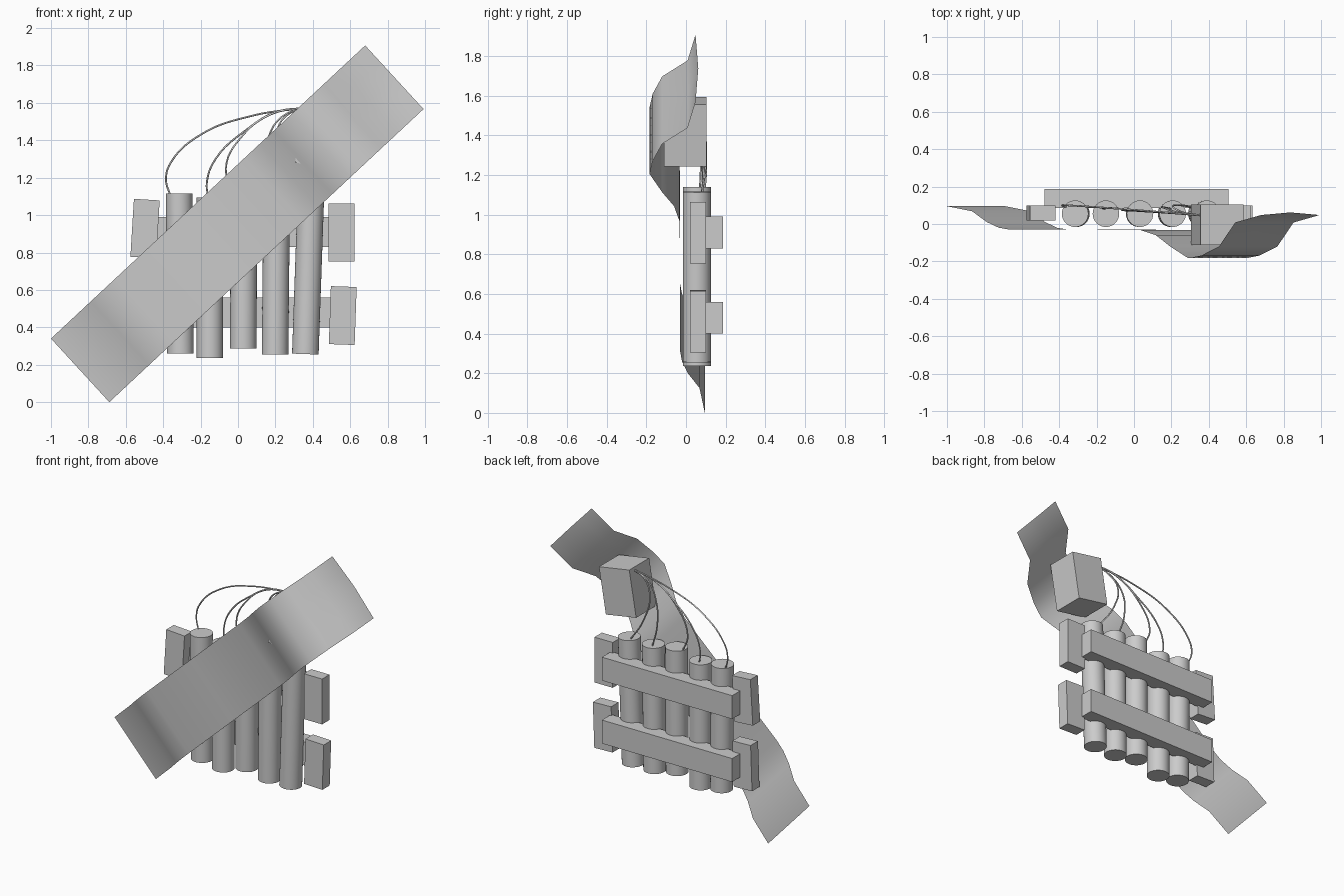
import bpy, bmesh, math
from mathutils import Vector, Matrix

if "Cube" in bpy.data.objects:
    bpy.data.objects.remove(bpy.data.objects["Cube"])


def smooth(ob, angle=40):
    bpy.ops.object.select_all(action='DESELECT')
    ob.select_set(True)
    bpy.context.view_layer.objects.active = ob
    bpy.ops.object.shade_smooth_by_angle(angle=math.radians(angle))


def box(name, centre, size, tilt=0):
    """Box tilted (degrees) in the front plane."""
    bpy.ops.mesh.primitive_cube_add(size=1)
    ob = bpy.context.object
    ob.name = name
    ob.data.transform(Matrix.Translation(centre) @ Matrix.Rotation(math.radians(tilt), 4, 'Y')
                      @ Matrix.Diagonal((*size, 1)))
    return ob


def tube(name, a, b, radius):
    a, b = Vector(a), Vector(b)
    d = b - a
    bpy.ops.mesh.primitive_cylinder_add(vertices=32, radius=radius, depth=d.length)
    ob = bpy.context.object
    ob.name = name
    ob.data.transform(Matrix.Translation((a + b) / 2) @ d.to_track_quat('Z', 'Y').to_matrix().to_4x4())
    smooth(ob)
    return ob


def wire(name, pts, radius=0.005):
    cu = bpy.data.curves.new(name, 'CURVE')
    cu.dimensions = '3D'
    cu.bevel_depth = radius
    cu.bevel_resolution = 1
    cu.resolution_u = 6
    sp = cu.splines.new('BEZIER')
    sp.bezier_points.add(len(pts) - 1)
    for p, co in zip(sp.bezier_points, pts):
        p.co = co
        p.handle_left_type = p.handle_right_type = 'AUTO'
    ob = bpy.data.objects.new(name, cu)
    bpy.context.collection.objects.link(ob)
    return ob


# Row of five tubes: bottom x, bottom z, top x, top z
tubes = [(-.308, .26, -.315, 1.115), (-.15, .237, -.15, 1.095), (.028, .287, .032, 1.14),
         (.198, .255, .207, 1.112), (.36, .257, .39, 1.115)]
for i, (x0, z0, x1, z1) in enumerate(tubes):
    tube(f"tube_{i + 1}", (x0, .055, z0), (x1, .055, z1), .071)

# Rear crossbars holding the tubes
for name, z in (("lower", .48), ("upper", .91)):
    box(f"{name}_crossbar", (.013, .136, z), (.985, .1, .16))

# Side blocks at the crossbar ends
for name, x, z, tilt in (("right_upper", .553, .908, 0), ("right_lower", .56, .463, 2),
                         ("left_upper", -.497, .928, 3.5), ("left_lower", -.495, .48, 2)):
    box(f"{name}_block", (x, .06, z), (.138, .08, .31), tilt)

# Control box, leaning to the right
box("control_box", (.445, -.004, 1.418), (.232, .215, .317), 9.5)

# Wires from the tube tops to the control box
end = [(.37, .045, 1.575)]
paths = [
    [(-.36, .09, 1.1), (-.385, .1, 1.19), (-.36, .1, 1.28), (-.2, .09, 1.43), (.07, .07, 1.53)],
    [(-.155, .08, 1.08), (-.167, .085, 1.17), (-.12, .085, 1.3), (.05, .07, 1.46), (.2, .06, 1.55)],
    [(-.02, .07, 1.12), (-.065, .075, 1.25), (.02, .07, 1.42), (.18, .06, 1.54)],
    [(.2, .08, 1.1), (.155, .09, 1.26), (.165, .085, 1.42), (.24, .06, 1.53)],
    [(.37, .08, 1.1), (.25, .1, 1.28), (.21, .09, 1.45), (.27, .06, 1.54)],
]
for i, p in enumerate(paths):
    wire(f"wire_{i + 1}", p + end)

# Diagonal draped strap: (position along length, depth y)
profile = [(0, .095), (.08, .068), (.127, .01), (.165, -.02), (.2, -.03), (.4, -.03), (.615, -.032),
           (.665, -.06), (.71, -.12), (.768, -.183), (.81, -.168), (.866, -.12), (.917, .008), (1, .048)]
bm = bmesh.new()
along, across = Vector((1.68, 0, 1.567)), Vector((.312, 0, -.34))
rows = []
for t, y in profile:
    bulge = .014 * max(0, (t - .9) * 10)
    rows.append([bm.verts.new(Vector((-1, y + bulge * (1 - abs(2 * s - 1)), .34)) + along * t + across * s)
                 for s in (0, .25, .5, .75, 1)])
for a, b in zip(rows, rows[1:]):
    for j in range(4):
        bm.faces.new((a[j], a[j + 1], b[j + 1], b[j]))
me = bpy.data.meshes.new("strap")
bm.to_mesh(me)
bm.free()
strap = bpy.data.objects.new("strap", me)
bpy.context.collection.objects.link(strap)
smooth(strap, 70)
